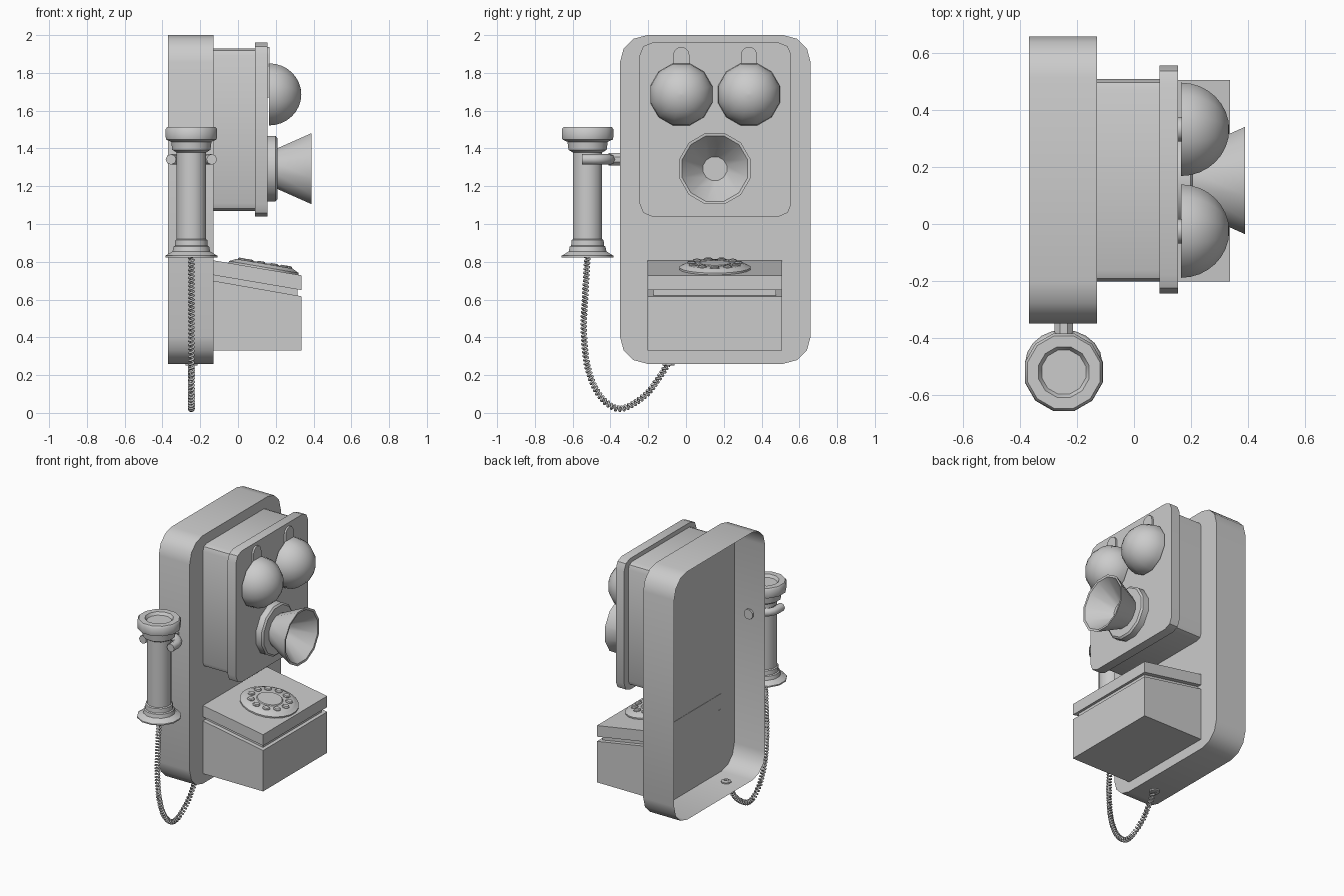
import bpy, bmesh, math
from math import sin, cos, pi, radians
from mathutils import Matrix, Vector

if "Cube" in bpy.data.objects:
    bpy.data.objects.remove(bpy.data.objects["Cube"])


def finish(name, bm, angle=40):
    bmesh.ops.remove_doubles(bm, verts=bm.verts, dist=1e-5)
    bmesh.ops.recalc_face_normals(bm, faces=bm.faces)
    me = bpy.data.meshes.new(name)
    bm.to_mesh(me)
    bm.free()
    ob = bpy.data.objects.new(name, me)
    bpy.context.collection.objects.link(ob)
    bpy.ops.object.select_all(action='DESELECT')
    ob.select_set(True)
    bpy.context.view_layer.objects.active = ob
    bpy.ops.object.shade_smooth_by_angle(angle=radians(angle))
    return ob


def loft(name, rings, cap_start=True, cap_end=True, angle=40):
    bm = bmesh.new()
    vs = [[bm.verts.new(p) for p in ring] for ring in rings]
    n = len(rings[0])
    for a, b in zip(vs, vs[1:]):
        for i in range(n):
            j = (i + 1) % n
            bm.faces.new((a[i], a[j], b[j], b[i]))
    if cap_start:
        bm.faces.new(vs[0][::-1])
    if cap_end:
        bm.faces.new(vs[-1])
    return finish(name, bm, angle)


def round_rect(x, y0, y1, z0, z1, r, segs):
    pts = []
    for k, (y, z) in enumerate(((y1 - r, z1 - r), (y0 + r, z1 - r),
                                (y0 + r, z0 + r), (y1 - r, z0 + r))):
        for i in range(segs + 1):
            a = (k + i / segs) * pi / 2
            pts.append((x, y + r * cos(a), z + r * sin(a)))
    return pts


def lathe(name, profile, loc, rot=Matrix.Identity(4), n=12, phase=0.5):
    m = Matrix.Translation(loc) @ rot
    rings = [[m @ Vector((max(r, 1e-4) * cos((i + phase) * 2 * pi / n),
                          max(r, 1e-4) * sin((i + phase) * 2 * pi / n), h))
              for i in range(n)] for r, h in profile]
    return loft(name, rings)


def wedge(name, bottom, top, x1, y0, y1):
    # side profile in x-z, swept across y; bottom/top are (back z, front z)
    prof = [(-0.133, bottom[0]), (x1, bottom[1]), (x1, top[1]), (-0.133, top[0])]
    return loft(name, [[(x, y, z) for x, z in prof] for y in (y0, y1)])


TO_X = Matrix.Rotation(pi / 2, 4, 'Y')
CY = 0.153

# Back board: shell open at the wall side
loft("back_board", [round_rect(x, -0.35, 0.66, 0.26, 2.0, 0.145, 3)
                    for x in (-0.37, -0.13)], cap_start=False)

# Bell box and its front panel
loft("bell_box", [round_rect(x, -0.203, 0.51, 1.07, 1.93, 0.04, 2)
                  for x in (-0.133, 0.092)])
loft("front_panel", [round_rect(x, -0.245, 0.557, 1.04, 1.96, 0.065, 2)
                     for x in (0.09, 0.155)])

# Bells with mounting tabs
for side, y in (("left", CY - 0.178), ("right", CY + 0.18)):
    dome = [(0.17 * cos(i * pi / 16), 0.17 * sin(i * pi / 16)) for i in range(9)]
    lathe("bell_" + side, dome, (0.165, y, 1.686), TO_X)
    tab = [(y - 0.043, 1.67), (y + 0.043, 1.67)]
    tab += [(y + 0.043 * cos(i * pi / 6), 1.895 + 0.043 * sin(i * pi / 6)) for i in range(7)]
    loft("bell_tab_" + side, [[(x, a, b) for a, b in tab] for x in (0.15, 0.168)])

# Mouthpiece: mounting ring and hollow horn
lathe("mouthpiece_ring", [(0.18, 0), (0.18, 0.045), (0.168, 0.055), (0.1, 0.055)],
      (0.153, CY, 1.293), TO_X)
lathe("mouthpiece_horn", [(0.11, 0.205), (0.195, 0.39), (0.18, 0.388), (0.065, 0.24)],
      (0, CY, 1.293), TO_X)

# Dial box: body, recessed neck, sloping lid
wedge("dial_box_body", (0.33, 0.33), (0.70, 0.617), 0.337, -0.203, 0.507)
wedge("dial_box_neck", (0.69, 0.607), (0.74, 0.66), 0.315, -0.173, 0.477)
wedge("dial_box_lid", (0.73, 0.65), (0.808, 0.728), 0.337, -0.203, 0.507)

# Rotary dial on the lid
TILT = Matrix.Rotation(math.atan2(0.08, 0.468), 4, 'Y')
DIAL = Vector((0.135, CY, 0.762))
lathe("dial_base", [(0.19, -0.004), (0.19, 0.01), (0.165, 0.022), (0.155, 0.028), (0.085, 0.028),
                    (0.08, 0.033), (0, 0.033)], DIAL, TILT, n=20)
for i in range(11):
    a = i * 2 * pi / 11
    p = DIAL + TILT @ Vector((0.125 * cos(a), 0.125 * sin(a), 0.025))
    lathe(f"dial_button_{i + 1}", [(0.024, 0), (0.024, 0.008), (0.018, 0.013)], p, TILT, n=8)

# Handset
HX, HY = -0.247, -0.521
lathe("handset", [(0.142, 0.823), (0.142, 0.832), (0.125, 0.842), (0.103, 0.855), (0.098, 0.88),
                  (0.09, 0.885), (0.088, 0.915), (0.08, 0.92), (0.08, 1.378), (0.105, 1.393),
                  (0.11, 1.435), (0.138, 1.447), (0.141, 1.46), (0.141, 1.502), (0.132, 1.514),
                  (0.092, 1.514), (0.08, 1.495)], (HX, HY, 0))

# Hook: U-shaped fork round the handset, and its stem
path = [(HX + 0.108, -0.55), (HX + 0.108, -0.49)]
path += [(HX + 0.108 * cos(i * pi / 10), -0.49 + 0.09 * sin(i * pi / 10)) for i in range(1, 10)]
path += [(HX - 0.108, -0.49), (HX - 0.108, -0.55)]
rings = []
for i, p in enumerate(path):
    a, b = path[max(i - 1, 0)], path[min(i + 1, len(path) - 1)]
    t = Vector((b[0] - a[0], b[1] - a[1], 0)).normalized()
    nrm = Vector((-t.y, t.x, 0))
    rings.append([Vector((p[0], p[1], 1.342)) + 0.028 * (nrm * cos(k * pi / 4) + Vector((0, 0, sin(k * pi / 4))))
                  for k in range(8)])
loft("hook_fork", rings, angle=50)
lathe("hook_stem", [(0.036, -0.41), (0.036, -0.335)], (HX, 0, 1.342),
      Matrix.Rotation(-pi / 2, 4, 'X'), n=8)

# Coiled cord: wire helix swept along a hanging path
ctrl = [(-0.522, 0.83), (-0.532, 0.65), (-0.541, 0.44), (-0.52, 0.24), (-0.455, 0.09),
        (-0.35, 0.022), (-0.22, 0.09), (-0.14, 0.19), (-0.09, 0.27)]
pts = [Vector((HX, y, z)) for y, z in ctrl]
pts = [2 * pts[0] - pts[1]] + pts + [2 * pts[-1] - pts[-2]]
fine = []
for p0, p1, p2, p3 in zip(pts, pts[1:], pts[2:], pts[3:]):
    for k in range(20):
        t = k / 20
        fine.append(0.5 * (2 * p1 + (p2 - p0) * t + (2 * p0 - 5 * p1 + 4 * p2 - p3) * t * t
                           + (3 * p1 - p0 - 3 * p2 + p3) * t ** 3))
fine.append(pts[-2])
dist = [0]
for a, b in zip(fine, fine[1:]):
    dist.append(dist[-1] + (b - a).length)
TURNS, STEPS = 60, 10
helix, seg = [], 0
for i in range(TURNS * STEPS + 1):
    d = dist[-1] * i / (TURNS * STEPS)
    while seg < len(fine) - 2 and dist[seg + 1] < d:
        seg += 1
    t = (fine[seg + 1] - fine[seg]).normalized()
    c = fine[seg] + t * (d - dist[seg])
    side = Vector((1, 0, 0))
    a = 2 * pi * i / STEPS
    helix.append(c + 0.0125 * (side * cos(a) + t.cross(side) * sin(a)))
cu = bpy.data.curves.new("tmp_cord", 'CURVE')
cu.dimensions = '3D'
cu.bevel_depth = 0.0062
cu.bevel_resolution = 1
cu.use_fill_caps = True
sp = cu.splines.new('POLY')
sp.points.add(len(helix) - 1)
for q, p in zip(sp.points, helix):
    q.co = (*p, 1)
cord = bpy.data.objects.new("cord", cu)
bpy.context.collection.objects.link(cord)

# Cord grommet under the board
lathe("cord_grommet", [(0.034, 0.25), (0.034, 0.268)], (HX, -0.092, 0), n=8)
